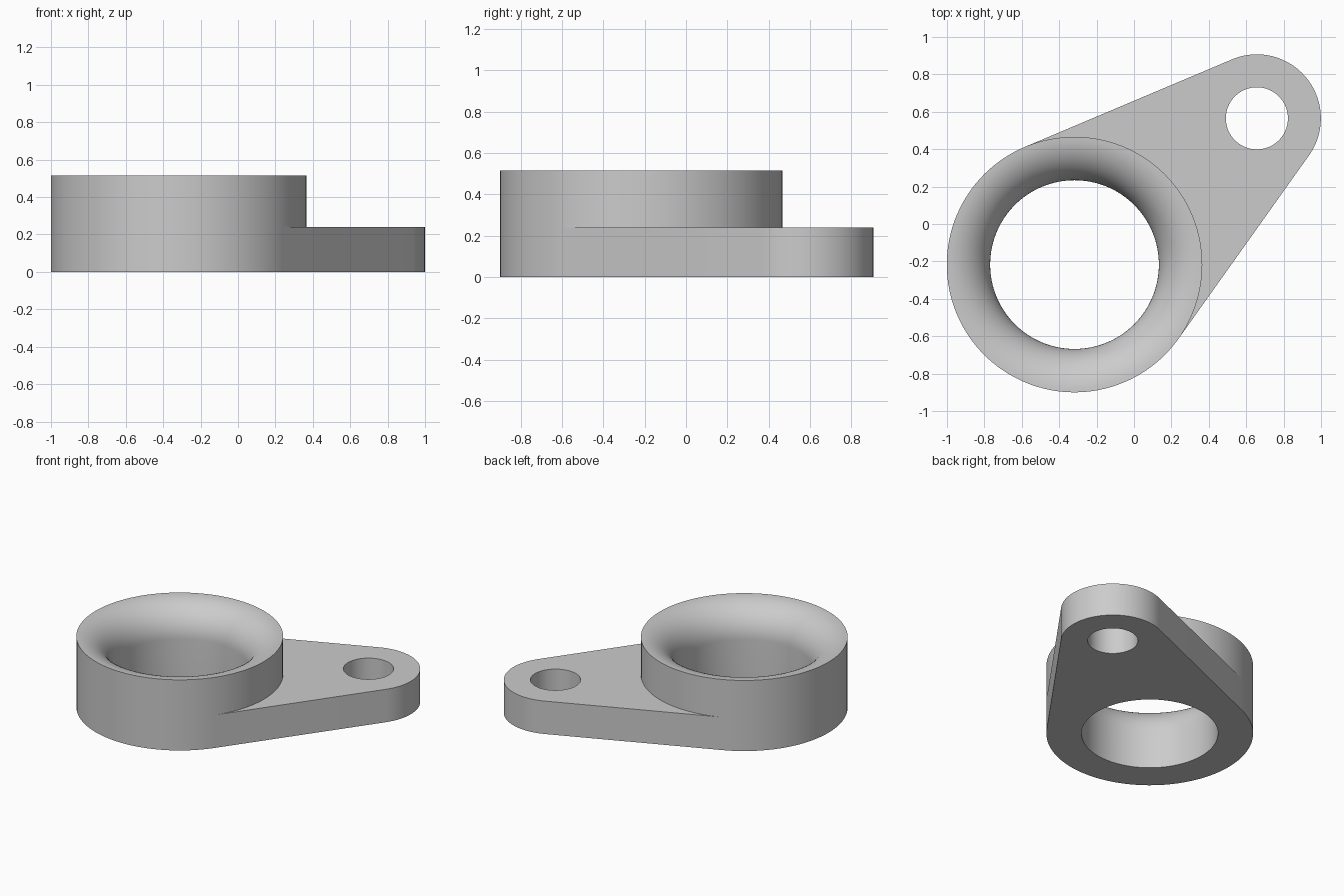
import bpy
import bmesh
from math import sin, cos, pi, radians, atan2, acos, hypot

cube = bpy.data.objects.get("Cube")
if cube:
    bpy.data.objects.remove(cube, do_unlink=True)

# Main dimensions
RING = (-0.318, -0.217)
RING_R, BORE_R, RING_H = 0.683, 0.451, 0.515
LUG = (0.657, 0.565)
LUG_R, HOLE_R, LUG_H = 0.342, 0.166, 0.24

grey = bpy.data.materials.new("plain_grey")
grey.use_nodes = True
grey.diffuse_color = (0.6, 0.6, 0.6, 1)
grey.node_tree.nodes["Principled BSDF"].inputs["Base Color"].default_value = (0.6, 0.6, 0.6, 1)


def arc(centre, radius, start, end, steps):
    """Points along an arc, both ends included."""
    angles = [start + (end - start) * i / steps for i in range(steps + 1)]
    return [(centre[0] + radius * cos(a), centre[1] + radius * sin(a)) for a in angles]


def finish(name, bm):
    bmesh.ops.recalc_face_normals(bm, faces=bm.faces)
    mesh = bpy.data.meshes.new(name)
    bm.to_mesh(mesh)
    bm.free()
    mesh.materials.append(grey)
    obj = bpy.data.objects.new(name, mesh)
    bpy.context.collection.objects.link(obj)
    bpy.ops.object.select_all(action='DESELECT')
    obj.select_set(True)
    bpy.context.view_layer.objects.active = obj
    bpy.ops.object.shade_smooth_by_angle(angle=radians(30))
    return obj


def add_loop(bm, points):
    verts = [bm.verts.new((x, y, 0)) for x, y in points]
    return [bm.edges.new((v, verts[(i + 1) % len(verts)])) for i, v in enumerate(verts)]


# Ring: lathed section with a quarter-round flared mouth
flare = RING_R - BORE_R
section = [(BORE_R, 0), (RING_R, 0)]
section += arc((RING_R, RING_H - flare), flare, pi / 2, pi, 16)
bm = bmesh.new()
verts = [bm.verts.new((RING[0] + r, RING[1], z)) for r, z in section]
edges = [bm.edges.new((v, verts[(i + 1) % len(verts)])) for i, v in enumerate(verts)]
bmesh.ops.spin(bm, geom=verts + edges, cent=(*RING, 0), axis=(0, 0, 1),
               angle=2 * pi, steps=128, use_duplicate=False)
bmesh.ops.remove_doubles(bm, verts=bm.verts, dist=0.0001)
finish("flared_ring", bm)

# Lug: plate tangent to the ring, with a round end and a bolt hole
dx, dy = LUG[0] - RING[0], LUG[1] - RING[1]
heading = atan2(dy, dx)
spread = acos((RING_R - LUG_R) / hypot(dx, dy))
low, high = heading - spread, heading + spread
outline = arc(LUG, LUG_R, low, high, 48)
outline += arc(RING, RING_R, high, high, 1)[:1]
outline += arc(RING, RING_R - 0.02, high, low, 48)
outline += arc(RING, RING_R, low, low, 1)[:1]
bm = bmesh.new()
loops = add_loop(bm, outline) + add_loop(bm, arc(LUG, HOLE_R, 0, 2 * pi, 64)[:-1])
bmesh.ops.triangle_fill(bm, edges=loops, use_beauty=True, normal=(0, 0, 1))
raised = bmesh.ops.extrude_face_region(bm, geom=bm.faces[:], use_keep_orig=True)
top = [g for g in raised["geom"] if isinstance(g, bmesh.types.BMVert)]
bmesh.ops.translate(bm, verts=top, vec=(0, 0, LUG_H))
finish("bolt_lug", bm)
